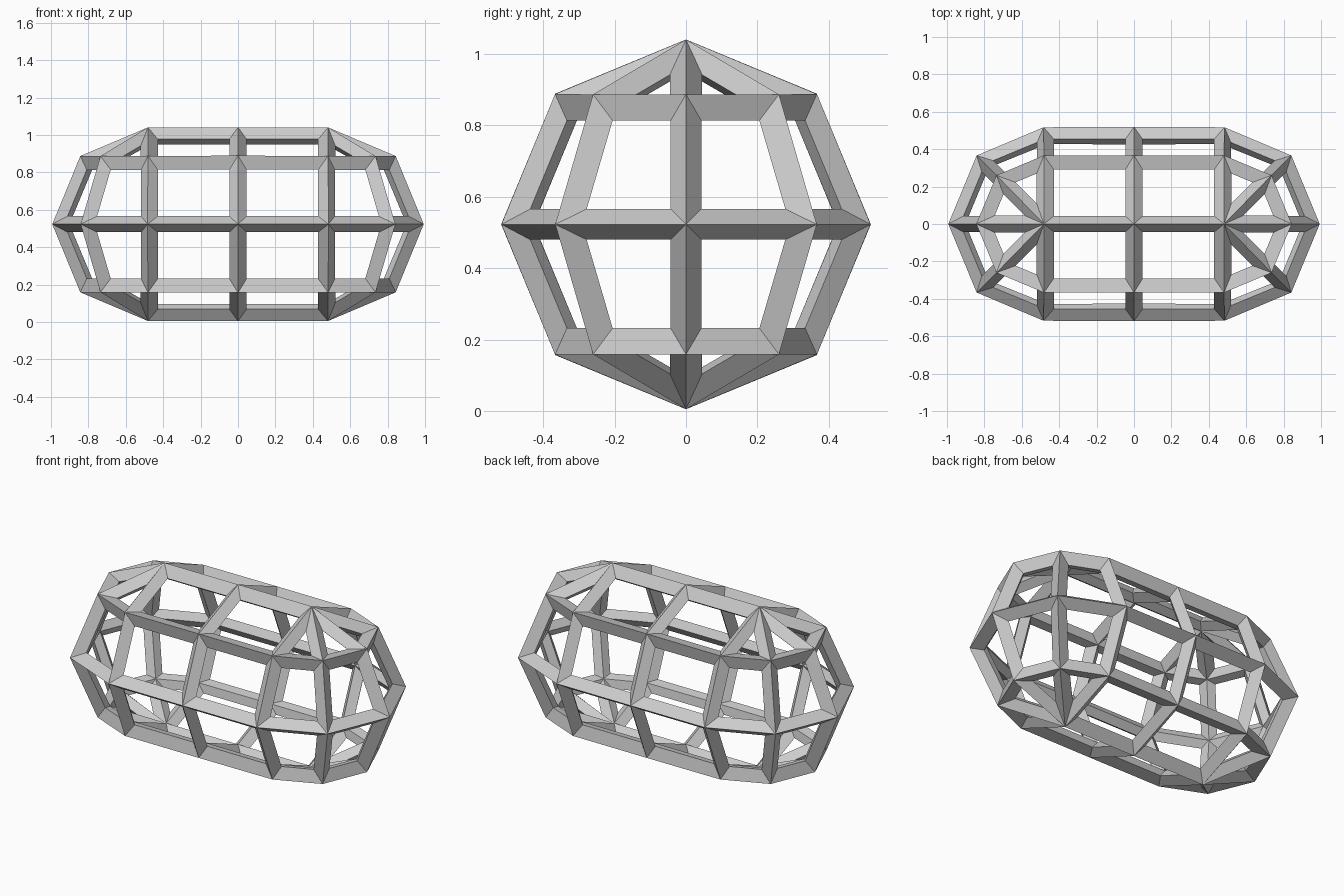
import bpy, bmesh

if "Cube" in bpy.data.objects:
    bpy.data.objects.remove(bpy.data.objects["Cube"])

R = 0.472      # radius of the round ends
S = 0.475      # distance of each end's centre from the middle
T = 0.092      # strut thickness
CZ = 0.523     # height of the centre line

# Right half of a low-poly capsule: half a sphere, moved out along x
bm = bmesh.new()
bmesh.ops.create_uvsphere(bm, u_segments=8, v_segments=4, radius=R)
bmesh.ops.bisect_plane(bm, geom=bm.verts[:] + bm.edges[:] + bm.faces[:], dist=1e-4,
                       plane_co=(0, 0, 0), plane_no=(1, 0, 0), clear_inner=True)
bmesh.ops.translate(bm, verts=bm.verts[:], vec=(S, 0, 0))

# Straight barrel from the open rim to the middle
rim = [e for e in bm.edges if e.is_boundary]
new = bmesh.ops.extrude_edge_only(bm, edges=rim)["geom"]
for v in new:
    if isinstance(v, bmesh.types.BMVert):
        v.co.x = 0
bmesh.ops.recalc_face_normals(bm, faces=bm.faces[:])

mesh = bpy.data.meshes.new("capsule_cage")
bm.to_mesh(mesh)
bm.free()
cage = bpy.data.objects.new("capsule_cage", mesh)
cage.location.z = CZ
bpy.context.collection.objects.link(cage)

# Mirror to the left half, then turn every edge into a strut
mirror = cage.modifiers.new("mirror", 'MIRROR')
mirror.use_axis = (True, False, False)
mirror.merge_threshold = 0.001
wire = cage.modifiers.new("struts", 'WIREFRAME')
wire.thickness = T
wire.offset = 0
wire.use_even_offset = True
wire.use_replace = True
